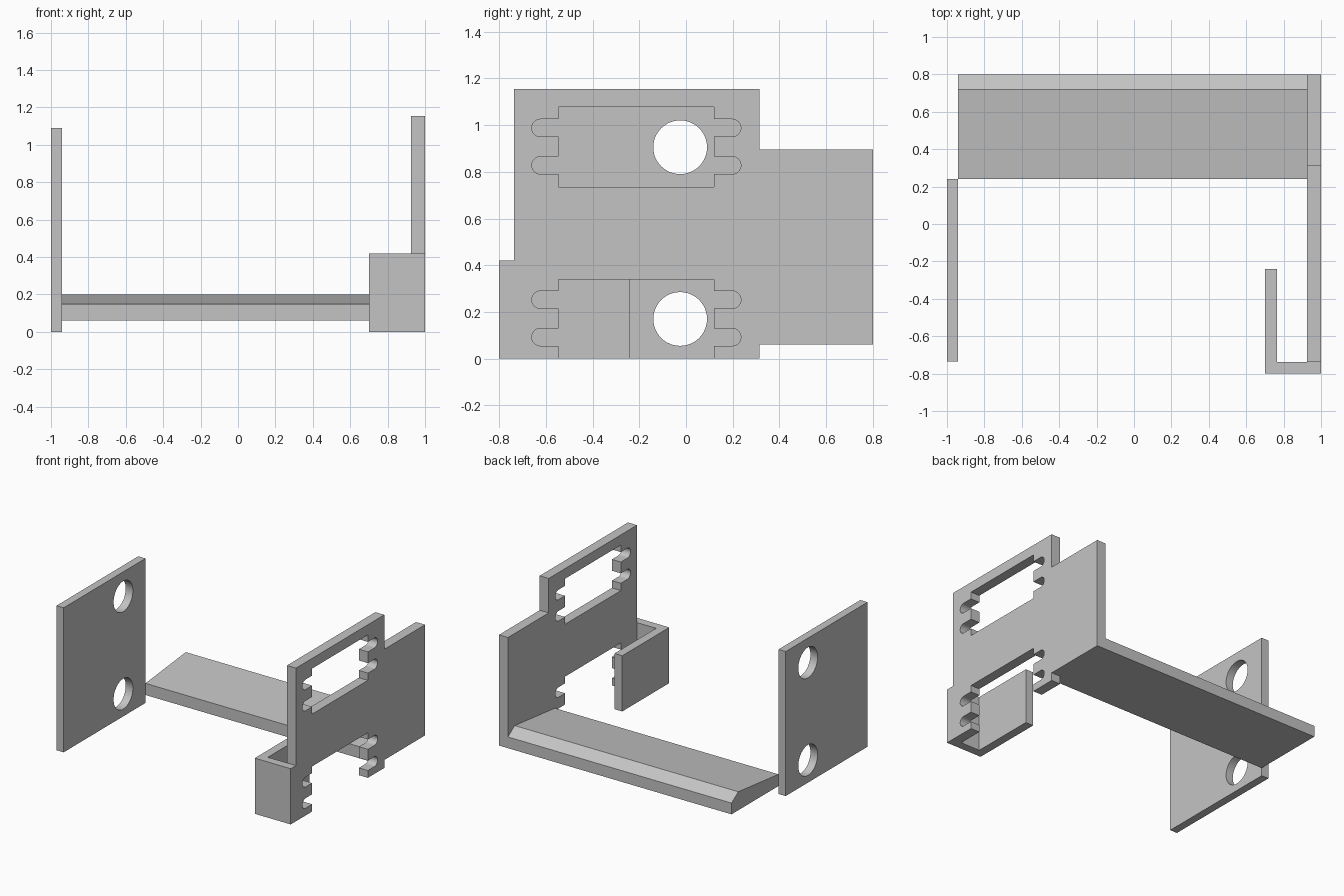
import bpy, bmesh, math
from mathutils import Vector

cube = bpy.data.objects.get("Cube")
if cube:
    bpy.data.objects.remove(cube, do_unlink=True)

GREY = (0.55, 0.55, 0.55, 1)
mat = bpy.data.materials.new("plain grey")
mat.use_nodes = True
mat.diffuse_color = GREY
mat.node_tree.nodes["Principled BSDF"].inputs["Base Color"].default_value = GREY


def extrude_profile(name, loops, axis, start, end):
    """Fill closed 2D loops (later ones are holes) and extrude along x or z."""
    bm = bmesh.new()
    edges = []
    for loop in loops:
        verts = [bm.verts.new((start, a, b) if axis == "x" else (a, b, start))
                 for a, b in loop]
        edges += [bm.edges.new((v, verts[i - 1])) for i, v in enumerate(verts)]
    direction = Vector((1, 0, 0) if axis == "x" else (0, 0, 1))
    bmesh.ops.triangle_fill(bm, use_beauty=True, edges=edges, normal=direction)
    made = bmesh.ops.extrude_face_region(bm, geom=bm.faces[:])["geom"]
    moved = [g for g in made if isinstance(g, bmesh.types.BMVert)]
    bmesh.ops.translate(bm, verts=moved, vec=direction * (end - start))
    bmesh.ops.recalc_face_normals(bm, faces=bm.faces[:])
    mesh = bpy.data.meshes.new(name)
    bm.to_mesh(mesh)
    bm.free()
    mesh.materials.append(mat)
    obj = bpy.data.objects.new(name, mesh)
    bpy.context.collection.objects.link(obj)
    bpy.ops.object.select_all(action="DESELECT")
    obj.select_set(True)
    bpy.context.view_layer.objects.active = obj
    bpy.ops.object.shade_smooth_by_angle(angle=math.radians(30))
    return obj


def circle(y, z, r, n=48):
    return [(y + r * math.cos(math.tau * i / n), z + r * math.sin(math.tau * i / n))
            for i in range(n)]


def window(base, height):
    """Window path with two round-ended slots per side, open along its base."""
    r, reach, half = 0.0375, 0.41, 0.3325
    mid = -0.2125
    side = [(half, 0)]
    for centre in (0.0925, 0.2525):
        side.append((half, centre - r))
        for i in range(17):
            t = math.pi * (i / 16 - 0.5)
            side.append((reach + r * math.cos(t), centre + r * math.sin(t)))
        side.append((half, centre + r))
    side.append((half, height))
    left = [(mid - a, base + b) for a, b in side]
    right = [(mid + a, base + b) for a, b in reversed(side)]
    return left + right


# Slotted side plate, with the lower window open at the bottom
outline = [(-0.737, 1.155), (-0.737, 0)] + window(0, 0.34) + [
    (0.315, 0), (0.315, 0.06), (0.8, 0.06), (0.8, 0.895),
    (0.315, 0.895), (0.315, 1.155)]
extrude_profile("slotted_plate", [outline, window(0.735, 0.343)], "x", 0.925, 1)

# Hook wrapped round the front lower corner
hook = [(0.7, -0.24), (0.7, -0.8), (1, -0.8), (1, -0.737), (0.765, -0.737), (0.765, -0.24)]
extrude_profile("front_hook", [hook], "z", 0, 0.42)

# Opposite side plate with two round holes
panel = [(-0.735, 0), (0.24, 0), (0.24, 1.09), (-0.735, 1.09)]
holes = [circle(-0.025, z, 0.115) for z in (0.17, 0.905)]
extrude_profile("drilled_plate", [panel] + holes, "x", -1, -0.94)

# Shelf with a sloping top and a bevelled rear lip
shelf = [(0.24, 0.06), (0.8, 0.06), (0.8, 0.145), (0.72, 0.2), (0.24, 0.148)]
extrude_profile("rear_shelf", [shelf], "x", -0.94, 0.925)
